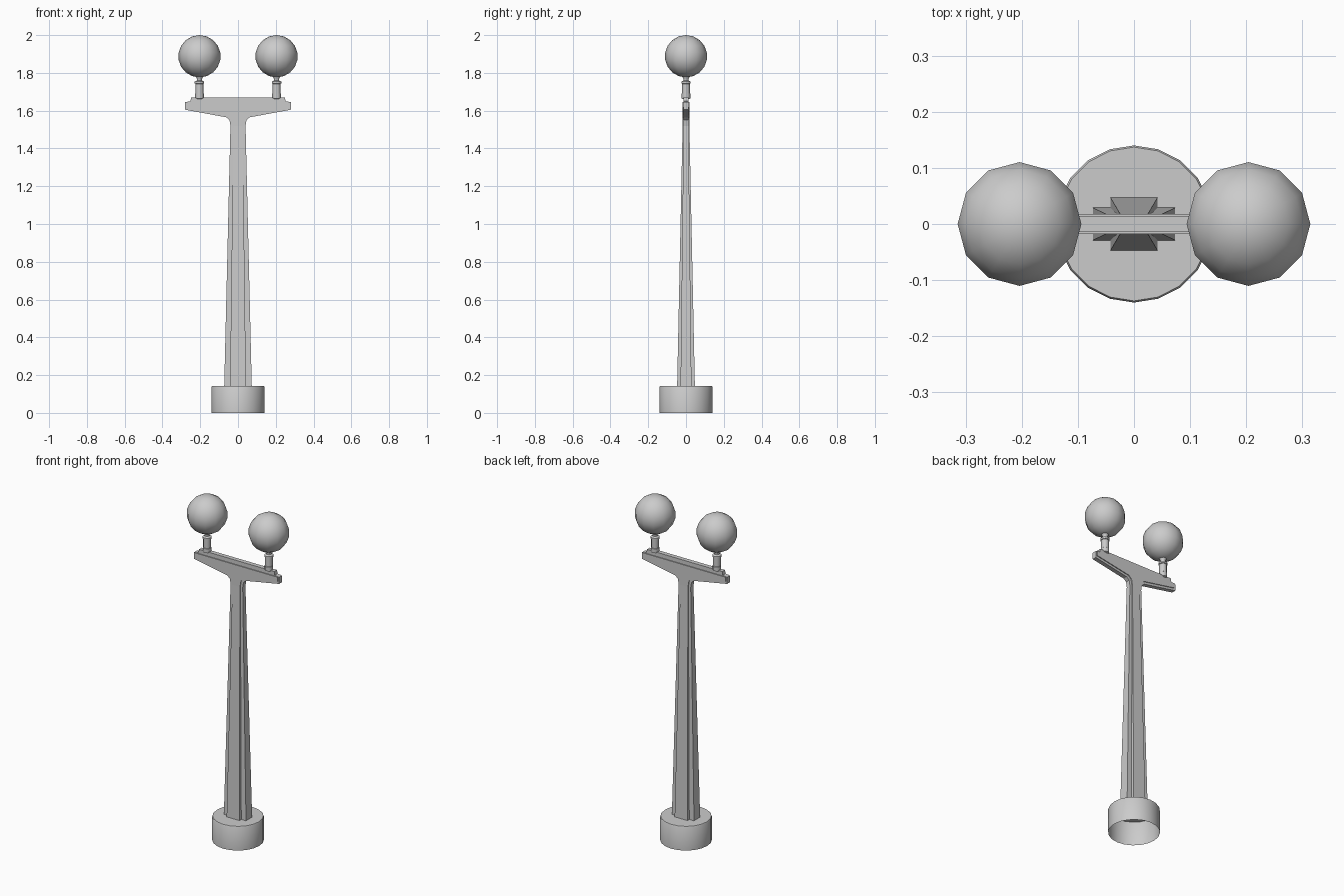
import bpy, math

if "Cube" in bpy.data.objects:
    bpy.data.objects.remove(bpy.data.objects["Cube"])


def add_mesh(name, verts, faces, smooth=None):
    mesh = bpy.data.meshes.new(name)
    mesh.from_pydata(verts, [], faces)
    mesh.update()
    ob = bpy.data.objects.new(name, mesh)
    bpy.context.collection.objects.link(ob)
    bpy.ops.object.select_all(action='DESELECT')
    ob.select_set(True)
    bpy.context.view_layer.objects.active = ob
    bpy.ops.object.mode_set(mode='EDIT')
    bpy.ops.mesh.select_all(action='SELECT')
    bpy.ops.mesh.remove_doubles(threshold=0.0001)
    bpy.ops.object.mode_set(mode='OBJECT')
    if smooth:
        bpy.ops.object.shade_smooth_by_angle(angle=math.radians(smooth))
    return ob


def lathe(name, profile, sides, cx=0.0, smooth=40):
    """Spin (radius, z) points, listed bottom to top, about a vertical axis."""
    verts, faces = [], []
    for r, z in profile:
        for i in range(sides):
            a = 2 * math.pi * i / sides
            verts.append((cx + r * math.cos(a), r * math.sin(a), z))
    for j in range(len(profile) - 1):
        for i in range(sides):
            k = (i + 1) % sides
            a, b = j * sides, (j + 1) * sides
            faces.append((a + i, a + k, b + k, b + i))
    return add_mesh(name, verts, faces, smooth)


def tee(name, half, y_low, y_top):
    """T-shaped plate from a right-hand outline; the stem thins upward."""
    outline = half + [(-x, z) for x, z in reversed(half)]
    n = len(outline)
    depth = lambda z: y_low if z < 0.2 else y_top
    verts = [(x, -depth(z), z) for x, z in outline]
    verts += [(x, depth(z), z) for x, z in outline]
    stem = (0, 1, n - 2, n - 1)
    arm = tuple(range(1, n - 1))
    faces = [stem, arm]
    faces += [tuple(i + n for i in reversed(f)) for f in (stem, arm)]
    faces += [(i, i + n, (i + 1) % n + n, (i + 1) % n) for i in range(n)]
    return add_mesh(name, verts, faces)


# round base, open underneath
lathe("base", [(0.14, 0), (0.14, 0.138), (0.137, 0.143), (0, 0.143)], 20)

# thin outer rim of the post and crossarm
tee("post_rim", [(0.073, 0.14), (0.04, 1.52), (0.045, 1.55), (0.062, 1.565),
                 (0.28, 1.605), (0.28, 1.645), (0.252, 1.65), (0.248, 1.67)],
    0.029, 0.013)

# thicker core of the post and crossarm
tee("post_core", [(0.042, 0.14), (0.025, 1.52), (0.032, 1.56), (0.052, 1.577),
                  (0.272, 1.617), (0.272, 1.645)],
    0.047, 0.018)

# lamp holders and globes
R, ZC, RINGS = 0.112, 1.888, 9
globe = [(R * math.sin(math.pi * k / RINGS), ZC - R * math.cos(math.pi * k / RINGS))
         for k in range(RINGS + 1)]
for side, x in (("left", -0.204), ("right", 0.204)):
    lathe(side + "_holder", [(0, 1.655), (0.023, 1.665), (0.023, 1.69), (0.021, 1.692),
                             (0.021, 1.742), (0.025, 1.744), (0.025, 1.754),
                             (0.014, 1.76), (0.014, 1.77), (0.024, 1.785)], 12, x)
    lathe(side + "_globe", globe, 12, x, 60)
